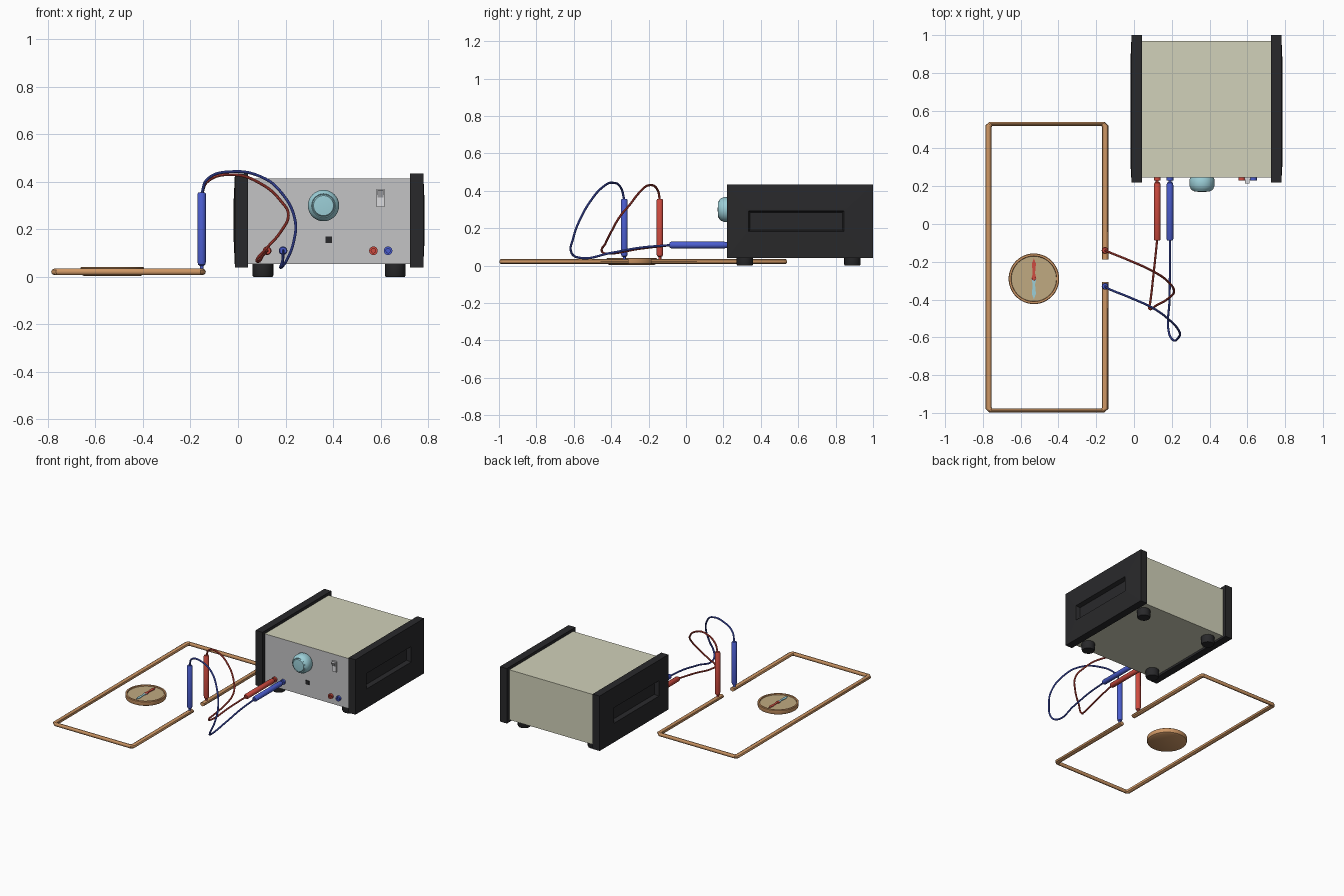
import bpy, bmesh, math
from mathutils import Matrix, Vector

if "Cube" in bpy.data.objects:
    bpy.data.objects.remove(bpy.data.objects["Cube"])


def material(name, rgb):
    m = bpy.data.materials.new(name)
    m.diffuse_color = (*rgb, 1)
    m.use_nodes = True
    m.node_tree.nodes["Principled BSDF"].inputs["Base Color"].default_value = m.diffuse_color
    return m


BLACK = material("black plastic", (0.022, 0.022, 0.024))
BEIGE = material("beige metal", (0.64, 0.64, 0.49))
GREY = material("grey front", (0.55, 0.55, 0.56))
SILVER = material("silver", (0.72, 0.72, 0.74))
TEAL = material("pale teal", (0.33, 0.62, 0.68))
RED = material("red", (0.62, 0.07, 0.05))
BLUE = material("blue", (0.07, 0.11, 0.62))
COPPER = material("copper", (0.62, 0.31, 0.13))
DIAL = material("tan dial", (0.53, 0.4, 0.22))


def finish(bm, name, mats, smooth=False):
    bmesh.ops.recalc_face_normals(bm, faces=bm.faces)
    me = bpy.data.meshes.new(name)
    bm.to_mesh(me)
    bm.free()
    ob = bpy.data.objects.new(name, me)
    bpy.context.collection.objects.link(ob)
    for m in mats:
        me.materials.append(m)
    if smooth:
        shade(ob)
    return ob


def shade(ob):
    bpy.ops.object.select_all(action='DESELECT')
    bpy.context.view_layer.objects.active = ob
    ob.select_set(True)
    bpy.ops.object.shade_smooth_by_angle(angle=math.radians(35))


def box_bm(lo, hi):
    lo, hi = Vector(lo), Vector(hi)
    bm = bmesh.new()
    bmesh.ops.create_cube(bm, size=1, matrix=Matrix.Translation((lo + hi) / 2)
                          @ Matrix.Diagonal((*(hi - lo), 1)))
    return bm


def lathe(name, profile, at, mat, forward=False, n=32):
    """Turn (radius, height) points about z, or about -y when forward."""
    bm = bmesh.new()
    vs = [bm.verts.new((r, 0, h)) for r, h in profile]
    es = [bm.edges.new(p) for p in zip(vs, vs[1:])]
    bmesh.ops.spin(bm, geom=vs + es, axis=(0, 0, 1), cent=(0, 0, 0),
                   angle=2 * math.pi, steps=n)
    bmesh.ops.remove_doubles(bm, verts=bm.verts, dist=1e-5)
    rot = Matrix.Rotation(math.pi / 2, 4, 'X') if forward else Matrix()
    bm.transform(Matrix.Translation(at) @ rot)
    return finish(bm, name, [mat], True)


def tube(name, pts, radius, mat, curved=True, scale=(1, 1, 1)):
    cu = bpy.data.curves.new(name, 'CURVE')
    cu.dimensions = '3D'
    cu.bevel_depth, cu.bevel_resolution = radius, 3
    cu.use_fill_caps = True
    cu.resolution_u = 8
    sp = cu.splines.new('BEZIER' if curved else 'POLY')
    col = sp.bezier_points if curved else sp.points
    col.add(len(pts) - 1)
    for p, co in zip(col, pts):
        co = [c / s for c, s in zip(co, scale)]
        if curved:
            p.co = co
            p.handle_left_type = p.handle_right_type = 'AUTO'
        else:
            p.co = (*co, 1)
    ob = bpy.data.objects.new(name, cu)
    ob.scale = scale
    bpy.context.collection.objects.link(ob)
    cu.materials.append(mat)
    bpy.ops.object.select_all(action='DESELECT')
    bpy.context.view_layer.objects.active = ob
    ob.select_set(True)
    bpy.ops.object.convert(target='MESH')
    shade(bpy.context.object)


# Power supply case, front face in grey
bm = box_bm((0.03, 0.245, 0.055), (0.735, 0.97, 0.415))
bm.normal_update()
for f in bm.faces:
    f.material_index = 1 if f.normal.y < -0.9 else 0
finish(bm, "supply_case", [BEIGE, GREY])

# Side panels with a stepped hand recess
for side, x_in, x_out in (("left", 0.042, -0.013), ("right", 0.725, 0.78)):
    bm = box_bm((min(x_in, x_out), 0.22, 0.04), (max(x_in, x_out), 1.0, 0.435))
    bm.normal_update()
    sx = 1 if x_out > x_in else -1
    f = next(f for f in bm.faces if f.normal.x * sx > 0.9)
    bmesh.ops.inset_region(bm, faces=[f], thickness=0.05)
    for (y0, y1, z0, z1), dx in (((0.32, 0.86, 0.17, 0.305), 0.006),
                                 ((0.335, 0.845, 0.182, 0.293), -0.03)):
        if dx < 0:
            bmesh.ops.inset_region(bm, faces=[f], thickness=0.01)
        mid = f.calc_center_median()
        for v in f.verts:
            v.co.y = y1 if v.co.y > mid.y else y0
            v.co.z = z1 if v.co.z > mid.z else z0
        if dx > 0:
            for v in f.verts:
                v.co.x += sx * dx
        else:
            bmesh.ops.inset_region(bm, faces=[f], thickness=0.012, depth=0)
            for v in f.verts:
                v.co.x += sx * dx
    finish(bm, side + "_side_panel", [BLACK])

# Feet
for x in (0.105, 0.662):
    for y in (0.315, 0.89):
        lathe("foot", [(0, 0), (0.04, 0), (0.044, 0.006), (0.044, 0.058), (0, 0.058)],
              (x, y, 0), BLACK, n=20)

# Front controls
lathe("dial_knob", [(0, 0), (0.06, 0), (0.066, 0.012), (0.066, 0.045), (0.06, 0.06),
                    (0.05, 0.07), (0.047, 0.068), (0.042, 0.075), (0, 0.078)],
      (0.36, 0.247, 0.3), TEAL, True)
finish(box_bm((0.584, 0.235, 0.295), (0.616, 0.25, 0.37)), "switch_plate", [SILVER])
bm = box_bm((0.588, 0.215, 0.335), (0.612, 0.24, 0.366))
for v in bm.verts:
    if v.co.y < 0.22 and v.co.z < 0.34:
        v.co.y = 0.234
finish(bm, "switch_rocker", [SILVER])
finish(box_bm((0.368, 0.241, 0.142), (0.396, 0.25, 0.17)), "indicator_window", [BLACK])
for x, mat in ((0.123, RED), (0.19, BLUE), (0.57, RED), (0.632, BLUE)):
    lathe("jack_socket", [(0, 0), (0.018, 0), (0.018, 0.016), (0.009, 0.016),
                          (0.009, 0.006), (0, 0.006)], (x, 0.247, 0.11), mat, True, 20)

# Plugs: horizontal into the supply, upright into the loop
plug = [(0, 0), (0.008, 0), (0.008, 0.022), (0.015, 0.027), (0.018, 0.04),
        (0.018, 0.325), (0.014, 0.332), (0, 0.332)]
for word, mat, x, y in (("red", RED, 0.123, -0.14), ("blue", BLUE, 0.19, -0.33)):
    lathe(word + "_supply_plug", plug, (x, 0.245, 0.11), mat, True, 20)
    lathe(word + "_loop_plug", plug, (-0.153, y, 0.024), mat, n=20)

# Leads
tube("red_lead", [(-0.153, -0.14, 0.35), (-0.13, -0.15, 0.4), (-0.02, -0.195, 0.43),
                  (0.1, -0.25, 0.39), (0.18, -0.305, 0.32), (0.212, -0.355, 0.26),
                  (0.18, -0.395, 0.19), (0.12, -0.43, 0.12), (0.08, -0.447, 0.072),
                  (0.085, -0.42, 0.065), (0.105, -0.25, 0.09), (0.123, -0.08, 0.11)],
     0.006, RED)
tube("blue_lead", [(-0.153, -0.33, 0.35), (-0.13, -0.345, 0.41), (-0.02, -0.39, 0.443),
                   (0.1, -0.445, 0.42), (0.178, -0.5, 0.36), (0.24, -0.57, 0.24),
                   (0.235, -0.602, 0.15), (0.205, -0.613, 0.07), (0.185, -0.575, 0.043),
                   (0.188, -0.4, 0.068), (0.19, -0.25, 0.095), (0.19, -0.08, 0.11)],
     0.006, BLUE)

# Copper loop, open between the upright plugs
X0, X1, Y0, Y1, Z = -0.77, -0.153, -0.987, 0.53, 0.021
c = 0.012
tube("copper_loop", [(X1, -0.187, Z), (X1, Y1 - c, Z), (X1 - c, Y1, Z), (X0 + c, Y1, Z),
                     (X0, Y1 - c, Z), (X0, Y0 + c, Z), (X0 + c, Y0, Z), (X1 - c, Y0, Z),
                     (X1, Y0 + c, Z), (X1, -0.307, Z)],
     0.014, COPPER, False, (1.25, 0.85, 1))

# Compass
C = (-0.53, -0.29, 0)
lathe("compass_case", [(0, 0.004), (0.12, 0.004), (0.131, 0.01), (0.134, 0.018),
                       (0.134, 0.038), (0.131, 0.041), (0.121, 0.041), (0.119, 0.03),
                       (0, 0.03)], C, COPPER, n=48)
lathe("compass_dial", [(0, 0.031), (0.119, 0.031), (0.119, 0.034), (0, 0.034)], C, DIAL, n=48)
lathe("compass_pivot", [(0, 0.034), (0.012, 0.034), (0.009, 0.041), (0, 0.042)], C, RED, n=16)
for word, mat, s in (("north", RED, 1), ("south", TEAL, -1)):
    bm = bmesh.new()
    f = bm.faces.new([bm.verts.new((C[0] + x, C[1] + s * y, 0.036)) for x, y in
                      ((-0.013, 0), (0.013, 0), (0.006, 0.03), (0.011, 0.08),
                       (0, 0.108), (-0.011, 0.08), (-0.006, 0.03))])
    ex = bmesh.ops.extrude_face_region(bm, geom=[f])
    for v in ex["geom"]:
        if isinstance(v, bmesh.types.BMVert):
            v.co.z += 0.004
    finish(bm, word + "_needle", [mat])
